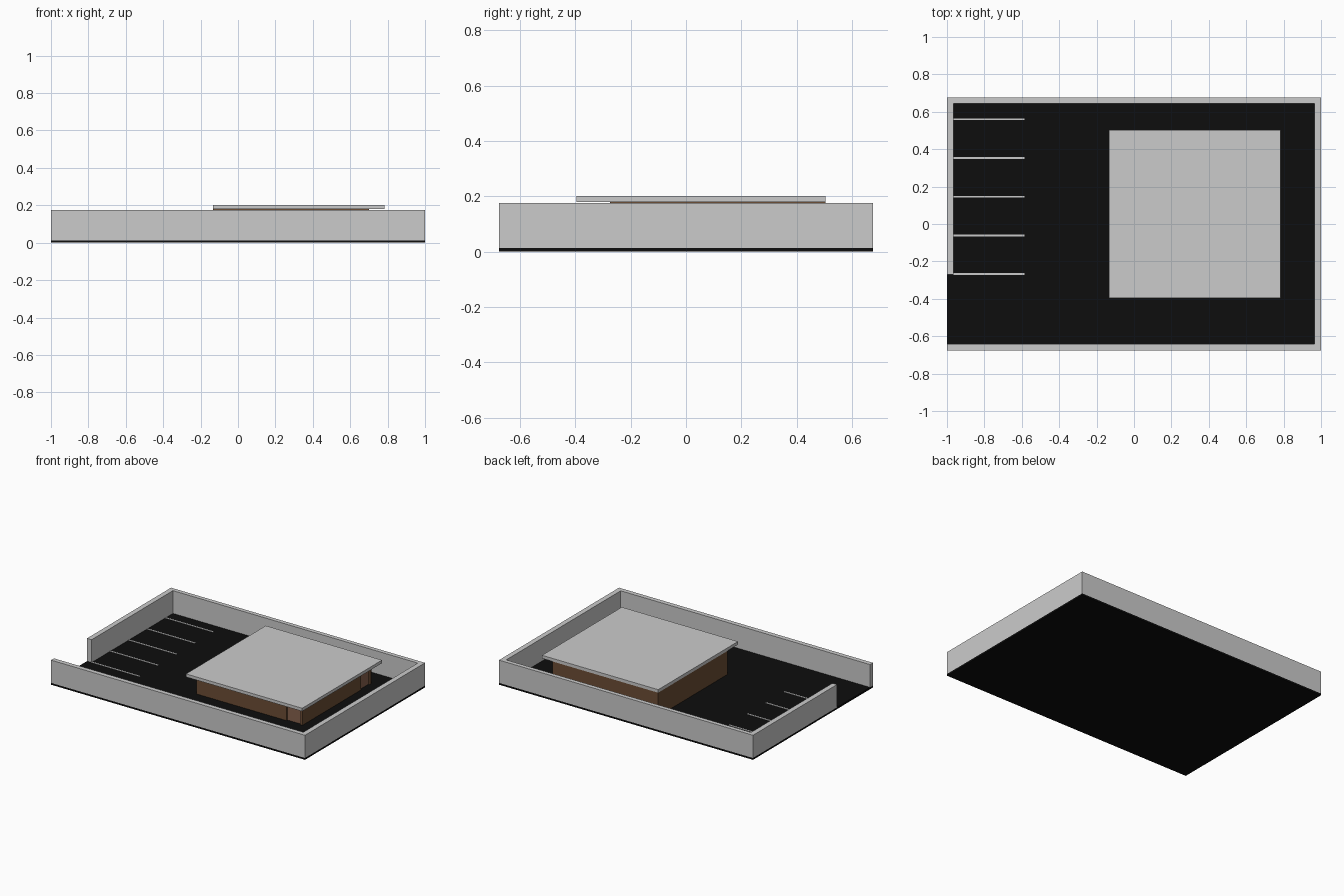
import bpy

if "Cube" in bpy.data.objects:
    bpy.data.objects.remove(bpy.data.objects["Cube"])


def material(name, rgb):
    m = bpy.data.materials.new(name)
    m.diffuse_color = (*rgb, 1)
    m.use_nodes = True
    m.node_tree.nodes["Principled BSDF"].inputs["Base Color"].default_value = m.diffuse_color
    return m


asphalt = material("asphalt", (0.004, 0.004, 0.004))
brown = material("brown_wall", (0.15, 0.075, 0.035))
door_brown = material("door_brown", (0.24, 0.12, 0.075))


def box(name, x0, x1, y0, y1, z0, z1, mat=None):
    bpy.ops.mesh.primitive_cube_add(
        size=1, location=((x0 + x1) / 2, (y0 + y1) / 2, (z0 + z1) / 2))
    ob = bpy.context.object
    ob.name = name
    ob.scale = (x1 - x0, y1 - y0, z1 - z0)
    bpy.ops.object.transform_apply(location=False, rotation=False, scale=True)
    if mat:
        ob.data.materials.append(mat)
    return ob


# Ground slab
F = 0.013
box("ground_slab", -1, 1, -0.675, 0.675, 0, F, asphalt)

# Perimeter walls, with the gateway at the front of the left side
T, H = 0.036, 0.175
box("front_wall", -1, 1, -0.675, -0.642, F, H)
box("back_wall", -1, 1, 0.645, 0.675, F, H)
box("right_wall", 1 - T, 1, -0.642, 0.645, F, H)
box("left_wall", -1, -1 + T, -0.27, 0.645, F, H)

# Parking bay lines
for i in range(5):
    y = -0.268 + i * 0.207
    box(f"parking_line_{i + 1}", -1 + T, -0.585, y - 0.005, y + 0.005, F, F + 0.003)

# Building walls, flush with the roof at the back and left
X0, X1, Y0, Y1, R, W = -0.133, 0.70, -0.275, 0.503, 0.18, 0.02
box("building_back", X0, X1, Y1 - W, Y1, F, R, brown)
box("building_left", X0, X0 + W, Y0, Y1 - W, F, R, brown)
box("building_front", X0 + W, 0.575, Y0, Y0 + W, F, R, brown)
box("building_front_post", 0.685, X1, Y0, Y0 + W, F, R, brown)
box("building_right", X1 - W, X1, Y0 + W, 0.385, F, R, brown)

# Recessed doors and the lintels above them
box("front_door", 0.575, 0.685, Y0 + 0.01, Y0 + W, F, 0.155, door_brown)
box("front_lintel", 0.575, 0.685, Y0, Y0 + W, 0.155, R, brown)
box("side_door", X1 - W, X1 - 0.01, 0.385, Y1 - W, F, 0.155, door_brown)
box("side_lintel", X1 - W, X1, 0.385, Y1 - W, 0.155, R, brown)

# Flat overhanging roof
box("roof", X0, 0.782, -0.395, Y1, R, 0.202)
